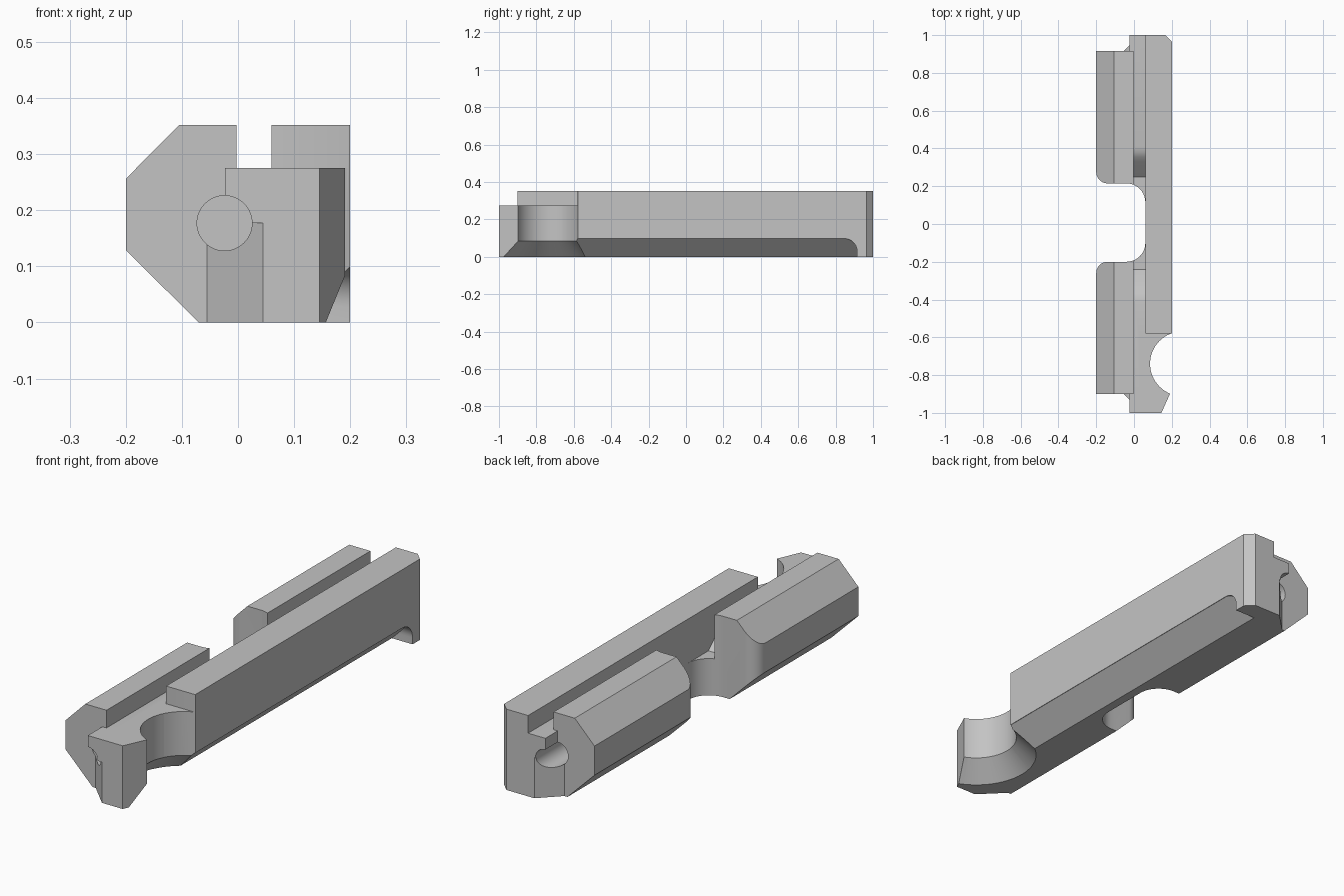
import bpy
import bmesh
from math import sin, cos, pi, radians
from mathutils import Vector

if "Cube" in bpy.data.objects:
    bpy.data.objects.remove(bpy.data.objects["Cube"], do_unlink=True)

grey = bpy.data.materials.new("plain grey")
grey.use_nodes = True
colour = (0.55, 0.55, 0.55, 1)
grey.diffuse_color = colour
grey.node_tree.nodes["Principled BSDF"].inputs["Base Color"].default_value = colour


def add_object(name, bm):
    bmesh.ops.recalc_face_normals(bm, faces=bm.faces)
    mesh = bpy.data.meshes.new(name)
    bm.to_mesh(mesh)
    bm.free()
    obj = bpy.data.objects.new(name, mesh)
    mesh.materials.append(grey)
    bpy.context.collection.objects.link(obj)
    return obj


def prism(name, points, axis, start, end):
    """Extrude a 2D outline along x, y or z."""
    place = {"x": lambda u, v: (start, u, v),
             "y": lambda u, v: (u, start, v),
             "z": lambda u, v: (u, v, start)}[axis]
    bm = bmesh.new()
    face = bm.faces.new([bm.verts.new(place(u, v)) for u, v in points])
    moved = bmesh.ops.extrude_face_region(bm, geom=[face])["geom"]
    shift = Vector([(end - start) * (axis == a) for a in "xyz"])
    bmesh.ops.translate(bm, vec=shift, verts=[g for g in moved if isinstance(g, bmesh.types.BMVert)])
    return add_object(name, bm)


def box(name, x, y, z):
    return prism(name, [(x[0], y[0]), (x[1], y[0]), (x[1], y[1]), (x[0], y[1])], "z", *z)


def arc(cx, cy, r, a, b, steps=10):
    angles = [radians(a + (b - a) * i / steps) for i in range(steps + 1)]
    return [(cx + r * cos(t), cy + r * sin(t)) for t in angles]


def circle(cx, cy, r, n=48):
    return [(cx + r * cos(2 * pi * i / n), cy + r * sin(2 * pi * i / n)) for i in range(n)]


def combine(target, tool, operation="DIFFERENCE"):
    mod = target.modifiers.new("shape", "BOOLEAN")
    mod.operation, mod.solver, mod.object = operation, "EXACT", tool
    bpy.context.view_layer.objects.active = target
    bpy.ops.object.modifier_apply(modifier=mod.name)
    bpy.data.objects.remove(tool, do_unlink=True)


# Long bar with the top slot
section = [(-0.07, 0), (0.2, 0), (0.2, 0.352), (0.06, 0.352), (0.06, 0.275), (-0.003, 0.275),
           (-0.003, 0.352), (-0.105, 0.352), (-0.2, 0.256), (-0.2, 0.129)]
bar = prism("slotted_bar", section, "y", -1, 1)

# Stepped ends with a slanted lower corner
for side, step in ((-1, 0.9), (1, 0.915)):
    low = [(-0.3, step), (-0.055, step), (0.055, step + 0.11), (0.055, 1.2), (-0.3, 1.2)]
    combine(bar, prism("corner_cut", [(x, side * y) for x, y in low], "z", -0.1, 0.177))
    ends = sorted((side * step, side * 1.2))
    combine(bar, box("step_cut", (-0.3, -0.023), ends, (0.15, 0.5)))
    combine(bar, box("upper_cut", (-0.3, 0.03), ends, (0.275, 0.5)))
    # Round blind hole in each end
    hole = sorted((side * 0.55, side * 1.2))
    combine(bar, prism("hole_cut", circle(-0.024, 0.177, 0.049), "y", *hole))

# Lowered front of the tall rail
combine(bar, box("rail_cut", (0.03, 0.4), (-1.2, -0.58), (0.275, 0.5)))

# Dip in the slot floor beside the notch
dip = [(-0.24, 0.16), (0.25, 0.16), (0.33, 0.235), (0.355, 0.257), (0.38, 0.27), (0.41, 0.275), (0.41, 0.3),
       (-0.41, 0.3), (-0.41, 0.275), (-0.38, 0.27), (-0.355, 0.257), (-0.32, 0.235)]
combine(bar, prism("dip_cut", dip, "x", -0.003, 0.06))

# Side notch with rounded inner and outer corners
notch = ([(-0.3, -0.26)] + arc(-0.14, -0.26, 0.06, 180, 90) + arc(-0.04, -0.1, 0.1, -90, 0)
         + arc(-0.04, 0.115, 0.1, 0, 90) + arc(-0.14, 0.275, 0.06, -90, -180) + [(-0.3, 0.275)])
combine(bar, prism("notch_cut", notch, "z", -0.1, 0.5))

# Lower edge chamfer with a rounded far end
chamfer = prism("chamfer_cut", [(0.05, -0.05), (0.3, -0.05), (0.3, 0.2)], "y", -0.75, 1)
stop = [(-0.8, -0.1), (0.915, -0.1)] + arc(0.845, 0.028, 0.07, 0, 90) + [(-0.8, 0.098)]
combine(chamfer, prism("chamfer_end", stop, "x", 0, 0.4), "INTERSECT")
combine(bar, chamfer)

# Round side bite with a flared base
combine(bar, prism("bite_cut", circle(0.256, -0.74, 0.171, 64), "z", -0.1, 0.5))
bm = bmesh.new()
bmesh.ops.create_cone(bm, cap_ends=True, segments=64, radius1=0.275, radius2=0.171, depth=0.104)
bmesh.ops.translate(bm, vec=(0.256, -0.74, 0.032), verts=bm.verts)
combine(bar, add_object("flare_cut", bm))

# Bevelled upright corners
combine(bar, prism("front_bevel", [(0.1, -1.1), (0.145, -1), (0.235, -0.8), (0.4, -1.1)], "z", -0.1, 0.5))
combine(bar, prism("back_bevel", [(0.135, 1.03), (0.23, 0.935), (0.3, 1.1)], "z", -0.1, 0.5))

bpy.ops.object.select_all(action="DESELECT")
bar.select_set(True)
bpy.context.view_layer.objects.active = bar
bpy.ops.object.shade_smooth_by_angle(angle=radians(20))
